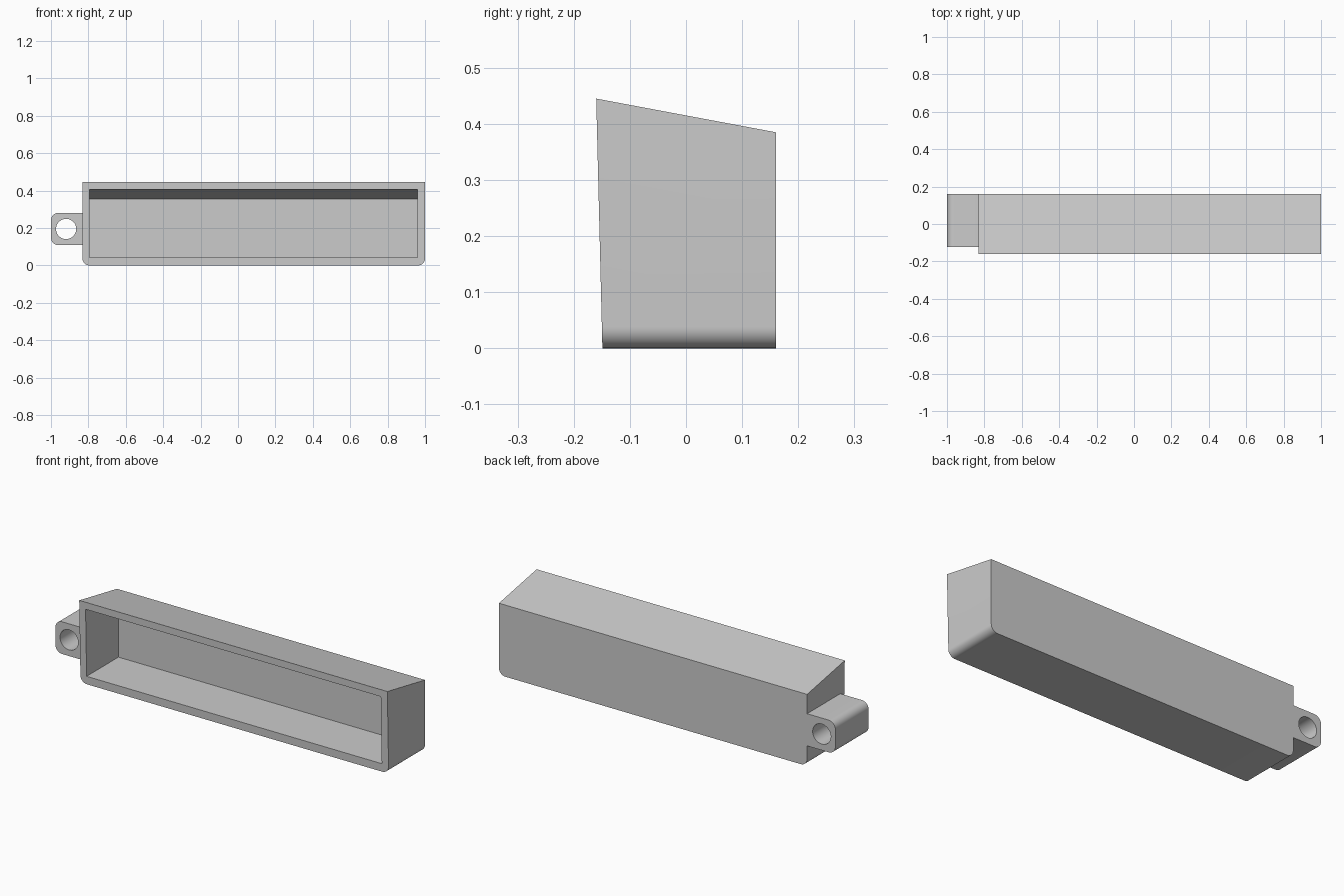
import bpy, bmesh, math

cube = bpy.data.objects.get("Cube")
if cube:
    bpy.data.objects.remove(cube, do_unlink=True)

grey = bpy.data.materials.new("plain grey")
grey.use_nodes = True
COLOUR = (0.6, 0.6, 0.6, 1)
grey.diffuse_color = COLOUR
grey.node_tree.nodes["Principled BSDF"].inputs["Base Color"].default_value = COLOUR

FRONT, BACK = -0.16, 0.16
HEIGHT, BACK_HEIGHT = 0.445, 0.385
SLOPE = (BACK_HEIGHT - HEIGHT) / (BACK - FRONT)


def outline(x0, x1, z0, z1, radii, steps=10):
    """Rectangle with corner radii: lower left, lower right, upper right, upper left."""
    points = []
    corners = [(x0, z0, 1, 1), (x1, z0, -1, 1), (x1, z1, -1, -1), (x0, z1, 1, -1)]
    for i, ((x, z, sx, sz), r) in enumerate(zip(corners, radii)):
        for k in range(steps + 1 if r else 1):
            a = math.pi + (i + k / steps) * math.pi / 2
            points.append((x + sx * r + r * math.cos(a), z + sz * r + r * math.sin(a))
                          if r else (x, z))
    return points


def prism(name, points, y0, y1, shape=None):
    """Extrude an x-z outline along y, optionally reshaping each vertex."""
    bm = bmesh.new()
    face = bm.faces.new([bm.verts.new((x, y0, z)) for x, z in points])
    grown = bmesh.ops.extrude_face_region(bm, geom=[face])
    for v in grown["geom"]:
        if isinstance(v, bmesh.types.BMVert):
            v.co.y = y1
    if shape:
        for v in bm.verts:
            shape(v.co)
    bmesh.ops.recalc_face_normals(bm, faces=bm.faces)
    mesh = bpy.data.meshes.new(name)
    bm.to_mesh(mesh)
    bm.free()
    mesh.materials.append(grey)
    obj = bpy.data.objects.new(name, mesh)
    bpy.context.collection.objects.link(obj)
    return obj


def activate(obj):
    bpy.ops.object.select_all(action="DESELECT")
    obj.select_set(True)
    bpy.context.view_layer.objects.active = obj


def cut(obj, cutter):
    mod = obj.modifiers.new("cut", "BOOLEAN")
    mod.operation, mod.solver, mod.object = "DIFFERENCE", "EXACT", cutter
    activate(obj)
    bpy.ops.object.modifier_apply(modifier=mod.name)
    bpy.data.objects.remove(cutter, do_unlink=True)


def slope_roof(co):
    if co.z > HEIGHT / 2:
        co.z += SLOPE * (co.y - FRONT)


def shape_body(co):
    # Slanted roof and a front that leans slightly forward
    if co.y < 0:
        co.y += 0.011 * (1 - co.z / HEIGHT)
    slope_roof(co)


# Open-fronted housing with rounded bottom edges
housing = prism("housing", outline(-0.832, 1, 0, HEIGHT, (0.038, 0.038, 0, 0)),
                FRONT, BACK, shape_body)
cavity = prism("cavity_cutter", outline(-0.795, 0.96, 0.043, 0.407, (0, 0, 0, 0)),
               FRONT - 0.1, 0.12, slope_roof)
cut(housing, cavity)

# Side mounting lug with a round through hole
lug = prism("mounting_lug", outline(-1, -0.832, 0.108, 0.281, (0.04, 0, 0, 0.04)),
            -0.122, BACK)
hole = [(-0.919 + 0.054 * math.cos(a), 0.195 + 0.054 * math.sin(a))
        for a in (math.tau * k / 48 for k in range(48))]
cut(lug, prism("hole_cutter", hole, -0.3, 0.3))

# Smooth the rounded edges only
for part in (housing, lug):
    activate(part)
    bpy.ops.object.shade_smooth_by_angle(angle=math.radians(30))
